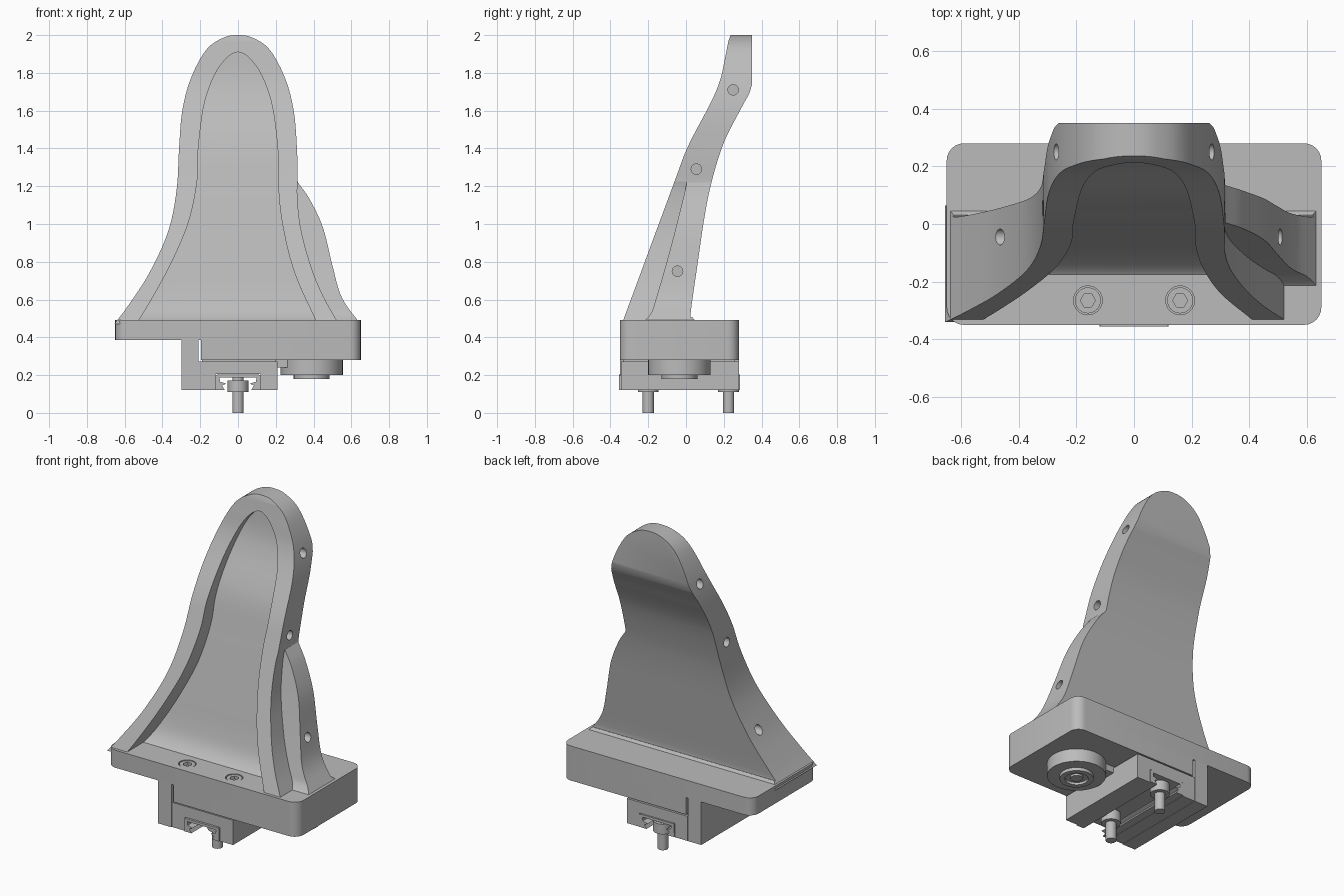
import bpy, bmesh, math
from mathutils import Vector

if "Cube" in bpy.data.objects:
    bpy.data.objects.remove(bpy.data.objects["Cube"])

grey = bpy.data.materials.new("plain grey")
grey.diffuse_color = (0.5, 0.5, 0.5, 1)
grey.use_nodes = True
grey.node_tree.nodes["Principled BSDF"].inputs["Base Color"].default_value = grey.diffuse_color


def spline(pts, n=6):
    """Smooth curve through 2D points."""
    p = [Vector(q) for q in pts]
    p = [2 * p[0] - p[1]] + p + [2 * p[-1] - p[-2]]
    out = []
    for i in range(1, len(p) - 2):
        a, b, c, d = p[i - 1:i + 3]
        for k in range(n):
            t = k / n
            out.append(0.5 * (2 * b + (c - a) * t + (2 * a - 5 * b + 4 * c - d) * t * t
                              + (3 * b - a - 3 * c + d) * t ** 3))
    return [tuple(v) for v in out] + [tuple(p[-2])]


def prism(name, pts, axis, lo, hi):
    """Extrude a 2D outline along x, y or z."""
    place = {'x': lambda a, b, h: (h, a, b), 'y': lambda a, b, h: (a, h, b),
             'z': lambda a, b, h: (a, b, h)}[axis]
    bm = bmesh.new()
    f0 = bm.faces.new([bm.verts.new(place(a, b, lo)) for a, b in pts])
    r = bmesh.ops.extrude_face_region(bm, geom=[f0])
    off = Vector(place(0, 0, hi - lo))
    bmesh.ops.translate(bm, vec=off, verts=[v for v in r['geom'] if isinstance(v, bmesh.types.BMVert)])
    bmesh.ops.recalc_face_normals(bm, faces=bm.faces)
    me = bpy.data.meshes.new(name)
    bm.to_mesh(me)
    bm.free()
    me.materials.append(grey)
    ob = bpy.data.objects.new(name, me)
    bpy.context.collection.objects.link(ob)
    return ob


def circle(cx, cy, r, n=32):
    return [(cx + r * math.cos(2 * math.pi * i / n), cy + r * math.sin(2 * math.pi * i / n)) for i in range(n)]


def rect(a0, b0, a1, b1):
    return [(a0, b0), (a1, b0), (a1, b1), (a0, b1)]


def rounded(a0, b0, a1, b1, r, corners=(1, 1, 1, 1)):
    cs = [(a0 + r, b0 + r, 180), (a1 - r, b0 + r, 270), (a1 - r, b1 - r, 0), (a0 + r, b1 - r, 90)]
    raw = rect(a0, b0, a1, b1)
    out = []
    for (cx, cy, s), on, q in zip(cs, corners, raw):
        if on:
            out += [(cx + r * math.cos(math.radians(s + 15 * k)),
                     cy + r * math.sin(math.radians(s + 15 * k))) for k in range(7)]
        else:
            out.append(q)
    return out


def combine(ob, other, op):
    m = ob.modifiers.new("cut", 'BOOLEAN')
    m.operation, m.object, m.solver = op, other, 'EXACT'
    bpy.context.view_layer.update()
    me = bpy.data.meshes.new_from_object(ob.evaluated_get(bpy.context.evaluated_depsgraph_get()))
    ob.modifiers.clear()
    ob.data = me
    bpy.data.objects.remove(other)
    return ob


# Curved back shell: front outline crossed with side profile
left = [(-0.655, 0.47), (-0.58, 0.57), (-0.47, 0.74), (-0.37, 0.96), (-0.325, 1.18), (-0.312, 1.4),
        (-0.295, 1.6), (-0.25, 1.77), (-0.17, 1.92), (-0.08, 1.985)]
top_right = [(-x, z) for x, z in left[:4:-1]]
outline = spline(left + [(0, 2.0)] + top_right + [(0.316, 1.23)])
outline += spline([(0.317, 1.22), (0.38, 1.13), (0.45, 0.98), (0.5, 0.78), (0.55, 0.61), (0.648, 0.47)])
front = spline([(-0.34, 0.47), (-0.07, 1.2), (0.01, 1.41), (0.13, 1.64), (0.18, 1.76), (0.205, 1.87),
                (0.225, 1.97)]) + [(0.24, 2.01)]
back = [(0.35, 2.01), (0.35, 1.74)] + spline([(0.335, 1.69), (0.28, 1.59), (0.2, 1.43), (0.14, 1.24),
        (0.1, 1.05), (0.06, 0.78), (0.025, 0.53), (0.035, 0.505), (0.065, 0.47)])
shell = prism("back_shell", outline, 'y', -0.6, 0.6)
combine(shell, prism("side_profile", front + back, 'x', -1, 1), 'INTERSECT')

# Recess in the front of the shell
inner = spline([(-0.545, 0.46), (-0.47, 0.58), (-0.36, 0.78), (-0.265, 1.0), (-0.217, 1.22), (-0.21, 1.4),
                (-0.175, 1.65), (-0.1, 1.83), (0, 1.91), (0.1, 1.83), (0.175, 1.65), (0.21, 1.4),
                (0.212, 1.22), (0.235, 1.0), (0.3, 0.74), (0.425, 0.46)])
floor = spline([(-0.21, 0.47), (-0.16, 0.505), (-0.12, 0.56), (-0.09, 0.65), (-0.05, 0.82), (0.04, 1.2),
                (0.1, 1.43), (0.2, 1.65), (0.24, 1.78), (0.26, 1.95)])
recess = prism("recess", inner, 'y', -0.7, 0.7)
combine(recess, prism("recess_depth", floor + [(-0.6, 1.95), (-0.6, 0.47)], 'x', -0.9, 0.9), 'INTERSECT')
combine(shell, recess, 'DIFFERENCE')

# Step in front of the right-hand wing
step_edge = spline([(0.345, 1.3), (0.314, 1.2), (0.33, 0.99), (0.385, 0.78), (0.45, 0.62), (0.54, 0.46)])
step = prism("step", step_edge + [(0.9, 0.46), (0.9, 1.3)], 'y', -0.7, 0.7)
wing_front = spline([(-0.25, 0.46), (-0.19, 0.52), (-0.16, 0.6), (-0.08, 0.88), (0.0, 1.2), (0.02, 1.32)])
combine(step, prism("step_depth", wing_front + [(-0.6, 1.32), (-0.6, 0.46)], 'x', 0.1, 1.1), 'INTERSECT')
combine(shell, step, 'DIFFERENCE')

# Side holes, mirrored left and right
for y, z, xr, xl in [(0.25, 1.71, 0.27, 0.27), (0.055, 1.29, 0.314, 0.314), (-0.045, 0.75, 0.505, 0.465)]:
    combine(shell, prism("hole", circle(y, z, 0.028, 20), 'x', xr - 0.06, xr + 0.1), 'DIFFERENCE')
    combine(shell, prism("hole", circle(y, z, 0.028, 20), 'x', -xl - 0.1, -xl + 0.06), 'DIFFERENCE')

# Base plate with thicker right part and screw pockets
plate = prism("base_plate", rounded(-0.65, -0.35, 0.65, 0.28, 0.06), 'z', 0.385, 0.493)
prism("base_lower", rounded(-0.195, -0.35, 0.65, 0.28, 0.06, (0, 1, 1, 0)), 'z', 0.28, 0.386)
for x in (-0.16, 0.16):
    combine(plate, prism("pocket", circle(x, -0.265, 0.05), 'z', 0.46, 0.6), 'DIFFERENCE')
    screw = prism("plate_screw", circle(x, -0.265, 0.045), 'z', 0.455, 0.49)
    combine(screw, prism("hex", circle(x, -0.265, 0.026, 6), 'z', 0.472, 0.6), 'DIFFERENCE')

# Side guide block and rail carriage
prism("guide_block", rect(-0.30, 0.12, -0.21, 0.387), 'y', -0.35, 0.28)
prism("carriage", [(-0.208, 0.12), (-0.12, 0.12), (-0.12, 0.205), (0.12, 0.205), (0.12, 0.12),
                   (0.208, 0.12), (0.208, 0.272), (-0.208, 0.272)], 'y', -0.345, 0.28)
prism("carriage_shim", rect(-0.19, 0.27, 0.2, 0.282), 'y', -0.33, 0.26)

# Clip rail inside the carriage
prism("rail_top", rect(-0.11, 0.187, 0.11, 0.203), 'y', -0.355, 0.285)
for s in (-1, 1):
    prism("rail_lip", [(s * a, b) for a, b in [(0.118, 0.2), (0.1, 0.2), (0.095, 0.165), (0.062, 0.155),
          (0.085, 0.145), (0.07, 0.122), (0.12, 0.122)]], 'y', -0.355, 0.285)

# Rail bolts
for y in (-0.2, 0.225):
    prism("bolt_shaft", circle(0, y, 0.03), 'z', 0.0, 0.19)
    prism("bolt_head", circle(0, y, 0.055), 'z', 0.11, 0.172)

# Round clamp knob under the right side, with its lever
prism("knob", circle(0.39, -0.035, 0.165, 48), 'z', 0.2, 0.282)
ring = prism("knob_ring", circle(0.39, -0.035, 0.095, 40), 'z', 0.18, 0.202)
combine(ring, prism("ring_hole", circle(0.39, -0.035, 0.065), 'z', 0.1, 0.195), 'DIFFERENCE')
prism("knob_pin", circle(0.39, -0.035, 0.035), 'z', 0.183, 0.2)
prism("knob_lever", rect(0.19, -0.14, 0.34, 0.07), 'z', 0.24, 0.282)

# Smooth curved faces, keep edges sharp
bpy.ops.object.select_all(action='SELECT')
bpy.context.view_layer.objects.active = shell
bpy.ops.object.shade_smooth_by_angle(angle=math.radians(28))
